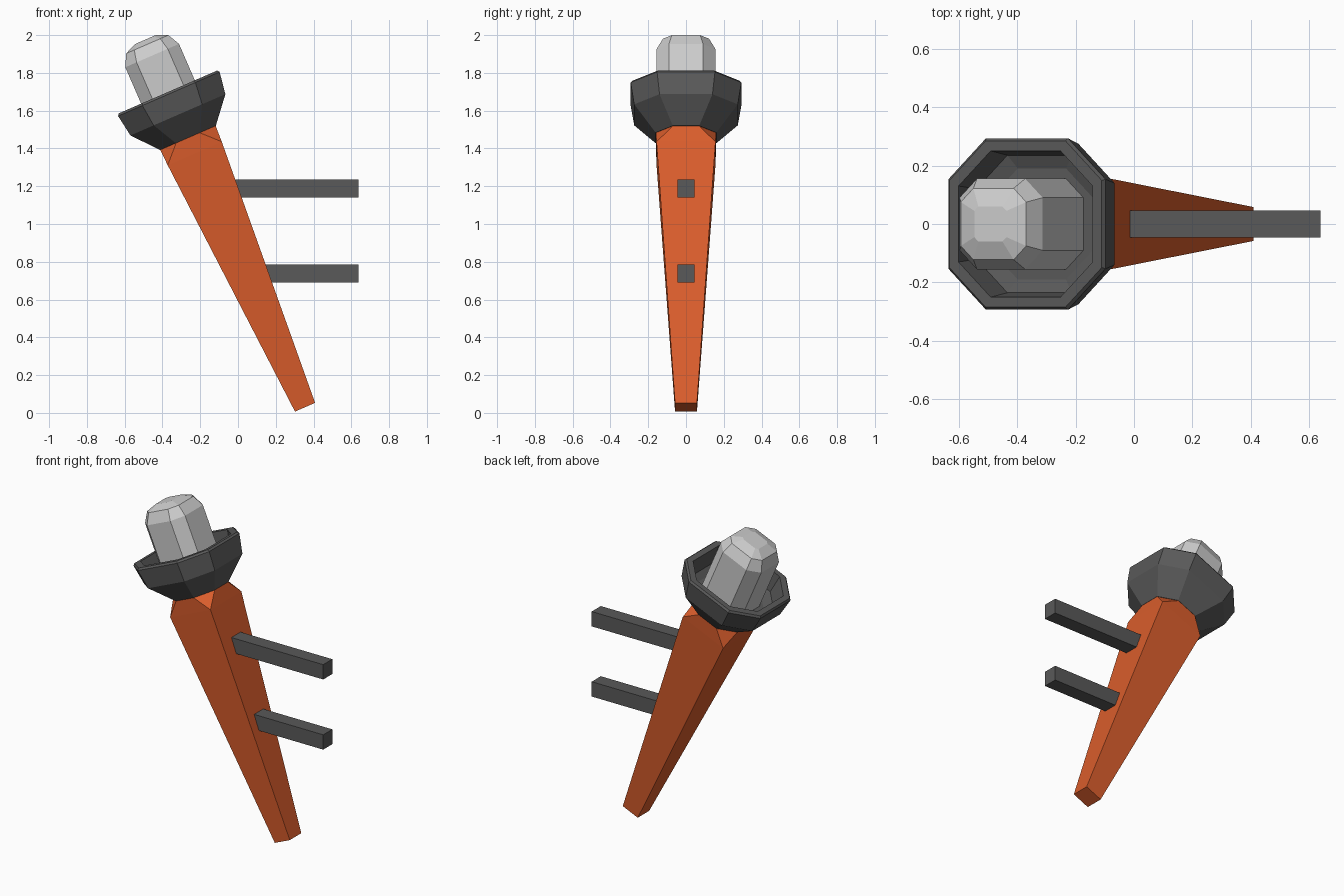
import bpy, bmesh, math
from mathutils import Matrix

if "Cube" in bpy.data.objects:
    bpy.data.objects.remove(bpy.data.objects["Cube"])

# Tilted frame of the torch: local z runs along the handle
TILT = Matrix.Translation((0.355, 0, 0.03)) @ Matrix.Rotation(math.radians(-23.5), 4, 'Y')


def material(name, rgb):
    m = bpy.data.materials.new(name)
    m.diffuse_color = (*rgb, 1)
    m.use_nodes = True
    m.node_tree.nodes["Principled BSDF"].inputs["Base Color"].default_value = m.diffuse_color
    return m


ORANGE = material("orange", (0.70, 0.11, 0.025))
DARK = material("dark_grey", (0.10, 0.10, 0.10))
LIGHT = material("light_grey", (0.55, 0.55, 0.55))


def finish(bm, name, mat):
    bmesh.ops.recalc_face_normals(bm, faces=bm.faces)
    me = bpy.data.meshes.new(name)
    bm.to_mesh(me)
    bm.free()
    me.materials.append(mat)
    ob = bpy.data.objects.new(name, me)
    bpy.context.collection.objects.link(ob)
    return ob


def loft(name, rings, mat):
    """Loft chamfered squares (height, half width, half flat side)."""
    bm = bmesh.new()
    loops = []
    for z, a, h in rings:
        pts = [(a, -h), (a, h), (h, a), (-h, a), (-a, h), (-a, -h), (-h, -a), (h, -a)]
        loops.append([bm.verts.new((x, y, z)) for x, y in pts])
    for lo, hi in zip(loops, loops[1:]):
        for i in range(8):
            j = (i + 1) % 8
            bm.faces.new((lo[i], lo[j], hi[j], hi[i]))
    bm.faces.new(loops[0][::-1])
    bm.faces.new(loops[-1])
    # full-width flats collapse to a plain square
    bmesh.ops.remove_doubles(bm, verts=bm.verts, dist=1e-5)
    ob = finish(bm, name, mat)
    ob.matrix_world = TILT
    return ob


def bar(name, x0, x1, z0, z1, half):
    bm = bmesh.new()
    bmesh.ops.create_cube(bm, size=1, matrix=Matrix.Translation(((x0 + x1) / 2, 0, (z0 + z1) / 2))
                          @ Matrix.Diagonal((x1 - x0, 2 * half, z1 - z0, 1)))
    return finish(bm, name, DARK)


# Tapered square handle with cut top corners
loft("handle", [(0, 0.058, 0.058), (1.465, 0.156, 0.156), (1.555, 0.16, 0.068)], ORANGE)

# Hollow cup: outside up, over the rim, down to the inner floor
loft("cup", [(1.555, 0.161, 0.07), (1.688, 0.274, 0.14), (1.808, 0.293, 0.153),
             (1.82, 0.284, 0.149), (1.82, 0.25, 0.13), (1.70, 0.235, 0.12),
             (1.68, 0.19, 0.09)], DARK)

# Rounded flame standing in the cup
loft("flame", [(1.66, 0.155, 0.09), (2.03, 0.155, 0.09), (2.095, 0.122, 0.075),
               (2.122, 0.06, 0.045)], LIGHT)

# Wall mounting bars
for label, x0, z0 in (("upper", -0.06, 1.14), ("lower", 0.10, 0.69)):
    bar(label + "_wall_bar", x0, 0.637, z0, z0 + 0.095, 0.046)
